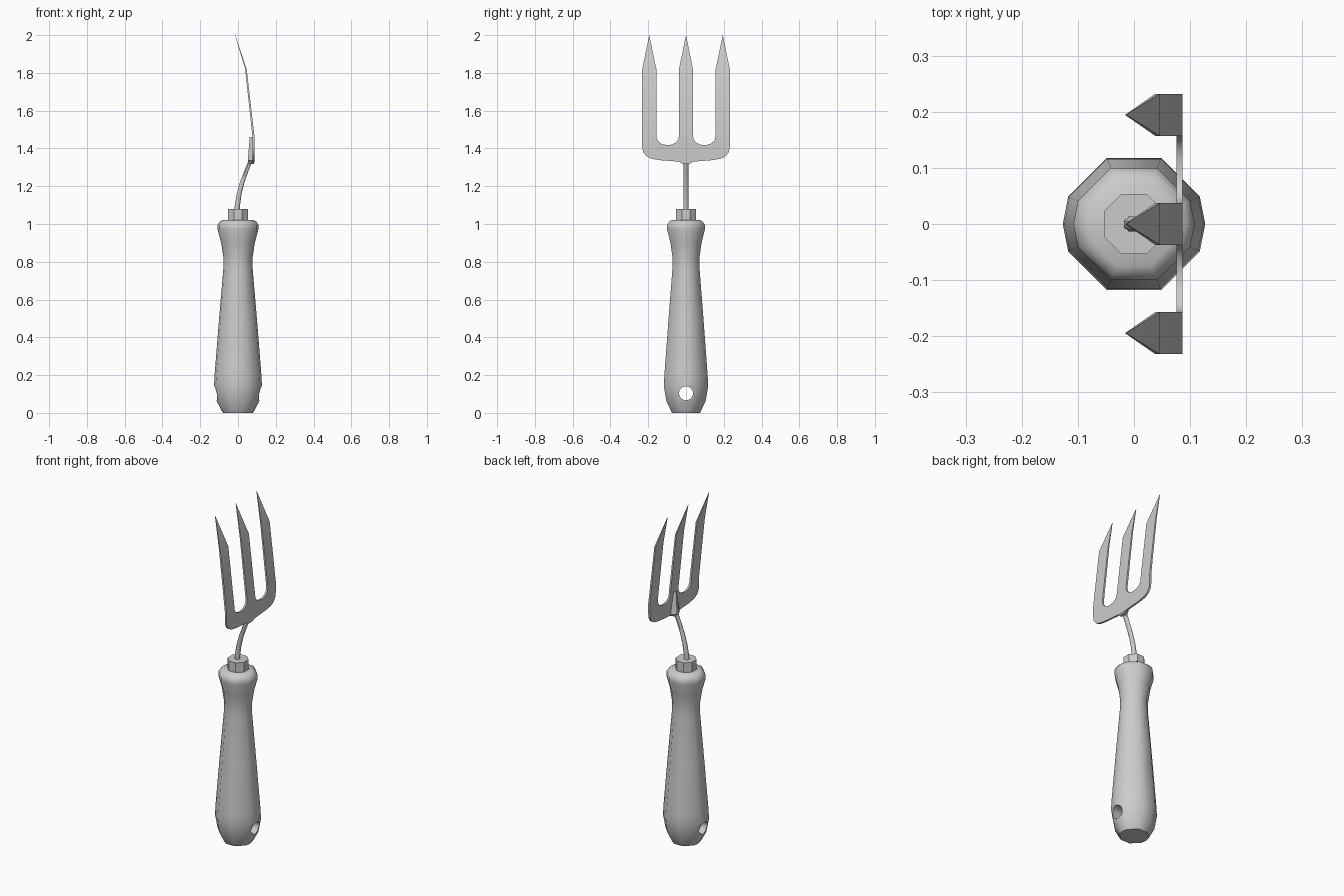
import bpy, bmesh
from math import cos, sin, pi, radians

if "Cube" in bpy.data.objects:
    bpy.data.objects.remove(bpy.data.objects["Cube"])


def make_object(name, bm, angle=None):
    bmesh.ops.recalc_face_normals(bm, faces=bm.faces[:])
    mesh = bpy.data.meshes.new(name)
    bm.to_mesh(mesh)
    bm.free()
    ob = bpy.data.objects.new(name, mesh)
    bpy.context.collection.objects.link(ob)
    if angle:
        smooth(ob, angle)
    return ob


def smooth(ob, angle):
    bpy.ops.object.select_all(action='DESELECT')
    ob.select_set(True)
    bpy.context.view_layer.objects.active = ob
    bpy.ops.object.shade_smooth_by_angle(angle=radians(angle))


def loft(bm, rings):
    """Skin a list of equal-length point rings and cap both ends."""
    vs = [[bm.verts.new(p) for p in r] for r in rings]
    n = len(vs[0])
    for a, b in zip(vs, vs[1:]):
        for i in range(n):
            j = (i + 1) % n
            bm.faces.new((a[i], a[j], b[j], b[i]))
    bm.faces.new(vs[0][::-1])
    bm.faces.new(vs[-1])


def ring(angles, r, z):
    return [(r * cos(radians(a)), r * sin(radians(a)), z) for a in angles]


octagon = [22.5 + 45 * i for i in range(8)]
section = sorted(octagon + [0, 180])

# Handle: faceted turned grip
profile = [(0, .08), (.06, .112), (.14, .127), (.2, .124), (.5, .1), (.76, .078),
           (.82, .077), (.9, .089), (.97, .108), (.995, .108), (1.012, .097), (1.022, .08)]
bm = bmesh.new()
loft(bm, [ring(section, r, z) for z, r in profile])
handle = make_object("handle", bm)

# Hanging hole through the handle
bpy.ops.mesh.primitive_cylinder_add(vertices=20, radius=.037, depth=.5,
                                    location=(0, 0, .104), rotation=(0, pi / 2, 0))
cutter = bpy.context.object
cutter.name = "hole_cutter"
cutter.hide_render = True
mod = handle.modifiers.new("hole", 'BOOLEAN')
mod.operation = 'DIFFERENCE'
mod.object = cutter
mod.solver = 'EXACT'
bpy.context.view_layer.objects.active = handle
bpy.ops.object.modifier_apply(modifier=mod.name)
bpy.data.objects.remove(cutter)
smooth(handle, 48)

# Collar
bm = bmesh.new()
loft(bm, [ring(octagon, .058, 1.0), ring(octagon, .058, 1.08)])
make_object("collar", bm, 30)

# Neck: curved tapering rod (x, z, radius in x, radius in y)
neck = [(-.006, 1.05, .015, .014), (-.003, 1.1, .015, .014), (.006, 1.16, .014, .014),
        (.022, 1.22, .013, .014), (.044, 1.28, .012, .014), (.068, 1.34, .012, .014)]
bm = bmesh.new()
loft(bm, [[(x + rx * cos(radians(a)), ry * sin(radians(a)), z) for a in octagon]
          for x, z, rx, ry in neck])
make_object("neck", bm, 50)

# Gusset: tapered ridge joining neck and fork
bm = bmesh.new()
loft(bm, [[(.084, -w, z), (.084, w, z), (x + .008, w * .65, z), (x, w * .25, z),
           (x, -w * .25, z), (x + .008, -w * .65, z)]
          for z, x, w in [(1.318, .058, .02), (1.335, .052, .042), (1.46, .062, .009)]])
make_object("gusset", bm, 30)

# Fork: flat palm with three bent, pointed tines
Z0, Z1, Z2 = 1.47, 1.82, 2.0
bend = {Z1: (.042, .008), Z2: (-.015, .002)}      # height: (x, thickness)
bm = bmesh.new()
right = [(0, 1.325), (.06, 1.332), (.14, 1.338), (.185, 1.346), (.212, 1.36),
         (.227, 1.382), (.232, 1.41), (.232, Z0)]
slot = [(.097 + .06 * cos(t * pi / 10), Z0 - .052 * sin(t * pi / 10) ** .8
         if 0 < t < 10 else Z0) for t in range(11)]
half = right + slot
outline = half + [(-y, z) for y, z in half[:0:-1]]
palm = [bm.verts.new((0, y, z)) for y, z in outline]
bm.faces.new(palm)


def palm_vert(y):
    return min((v for v in palm if abs(v.co.z - Z0) < 1e-4), key=lambda v: abs(v.co.y - y))


for lo, hi in [(-.232, -.157), (-.037, .037), (.157, .232)]:
    c, d = bm.verts.new((0, hi, Z1)), bm.verts.new((0, lo, Z1))
    tip = bm.verts.new((0, (lo + hi) / 2, Z2))
    bm.faces.new((palm_vert(lo), palm_vert(hi), c, d))
    bm.faces.new((d, c, tip))
bmesh.ops.recalc_face_normals(bm, faces=bm.faces[:])
back = bm.verts[:]
new = bmesh.ops.extrude_face_region(bm, geom=bm.faces[:], use_keep_orig=True)["geom"]
front = {v for v in new if isinstance(v, bmesh.types.BMVert)}
for v in bm.verts:
    x, t = next((bend[z] for z in bend if abs(v.co.z - z) < 1e-4), (.081, .011))
    v.co.x = x + (t / 2 if v in front else -t / 2)
make_object("fork", bm, 30)
